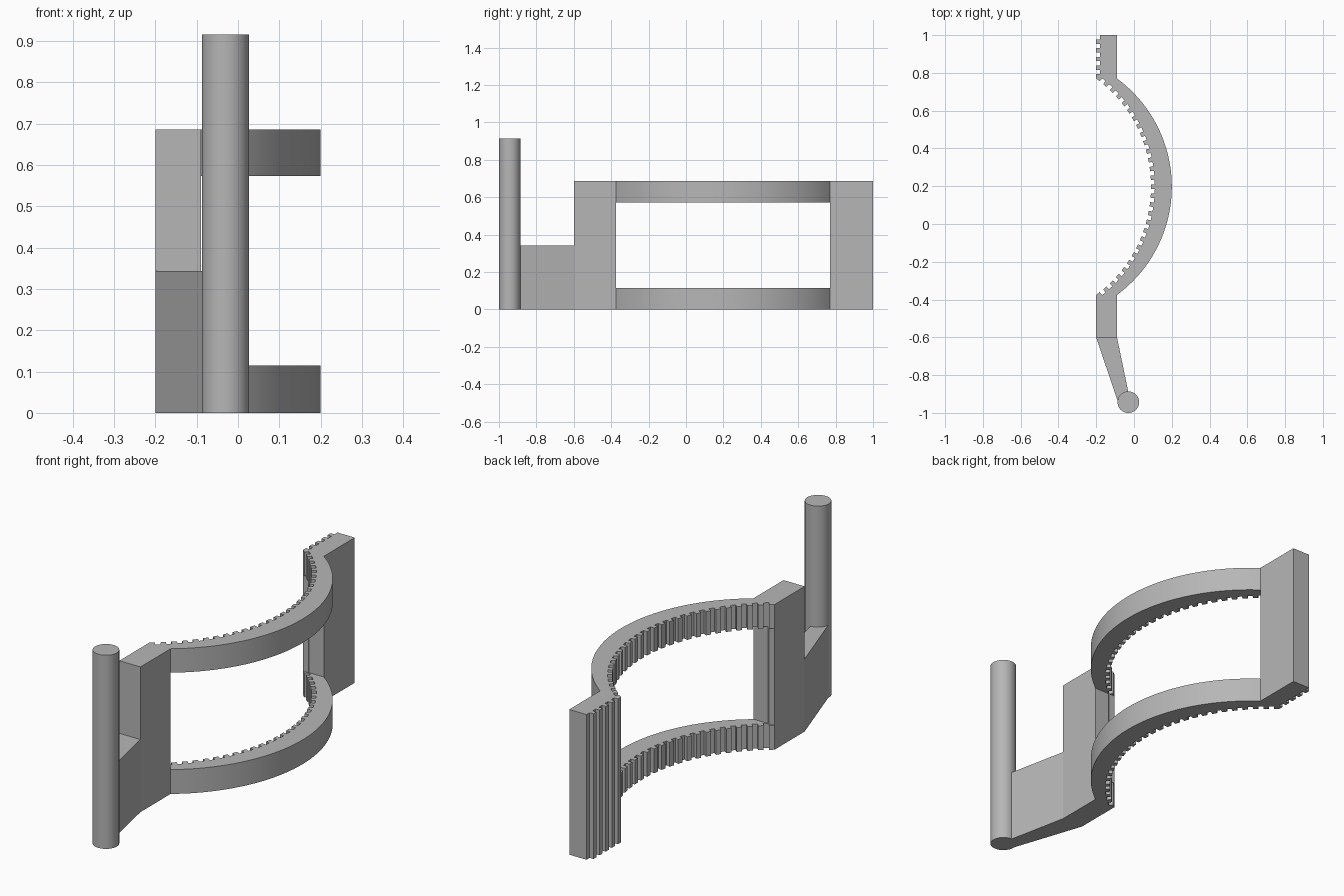
import bpy, bmesh
from math import sin, cos, asin

cube = bpy.data.objects.get("Cube")
if cube:
    bpy.data.objects.remove(cube, do_unlink=True)

GREY = (0.47, 0.47, 0.47, 1)
mat = bpy.data.materials.new("plain grey")
mat.use_nodes = True
mat.diffuse_color = GREY
mat.node_tree.nodes["Principled BSDF"].inputs["Base Color"].default_value = GREY


def prism(name, outline, z0, z1):
    """Extrude a flat outline from z0 to z1."""
    bm = bmesh.new()
    base = bm.faces.new([bm.verts.new((x, y, z0)) for x, y in outline])
    top = bmesh.ops.extrude_face_region(bm, geom=[base])["geom"]
    bmesh.ops.translate(bm, vec=(0, 0, z1 - z0),
                        verts=[v for v in top if isinstance(v, bmesh.types.BMVert)])
    bmesh.ops.recalc_face_normals(bm, faces=bm.faces)
    mesh = bpy.data.meshes.new(name)
    bm.to_mesh(mesh)
    bm.free()
    mesh.materials.append(mat)
    obj = bpy.data.objects.new(name, mesh)
    bpy.context.collection.objects.link(obj)
    return obj


def activate(obj):
    bpy.ops.object.select_all(action="DESELECT")
    obj.select_set(True)
    bpy.context.view_layer.objects.active = obj


# Shared measurements
LEFT, RIGHT = -0.2, -0.09        # straight wall faces
ARC_LOW, ARC_HIGH = -0.375, 0.77
FRONT, BACK = -0.6, 1.0
RADIUS, DEPTH, TEETH = 0.71, 0.02, 29
mid_y = (ARC_LOW + ARC_HIGH) / 2
half = asin((ARC_HIGH - ARC_LOW) / 2 / RADIUS)


def arc(edge_x, radius, t):
    """Point on the bow that meets the wall face at edge_x."""
    return (edge_x + radius * cos(t) - RADIUS * cos(half), mid_y + radius * sin(t))


# Wall outline: smooth outer bow, front block, toothed inner bow, toothed back end
SEGMENTS = 64
outline = [(RIGHT, BACK)]
outline += [arc(RIGHT, RADIUS, half - 2 * half * i / SEGMENTS) for i in range(SEGMENTS + 1)]
outline += [(RIGHT, FRONT), (LEFT, FRONT)]

step = 2 * half / (2 * TEETH - 1)
for i in range(TEETH):
    a = -half + 2 * i * step
    outline += [arc(LEFT, RADIUS, a), arc(LEFT, RADIUS, a + step)]
    if i < TEETH - 1:
        outline += [arc(LEFT, RADIUS + DEPTH, a + step), arc(LEFT, RADIUS + DEPTH, a + 2 * step)]

ridges = 5
pitch = (BACK - ARC_HIGH) / ridges
for i in range(ridges):
    y = ARC_HIGH + i * pitch
    if i:
        outline += [(LEFT + DEPTH, y), (LEFT, y)]
    outline += [(LEFT, y + pitch / 2), (LEFT + DEPTH, y + pitch / 2)]
outline.append((LEFT + DEPTH, BACK))

wall = prism("toothed_wall", outline, 0, 0.686)

# Window that leaves an upper and a lower band
cutter = prism("window_cutter", [(-0.5, ARC_LOW), (0.5, ARC_LOW),
                                 (0.5, ARC_HIGH), (-0.5, ARC_HIGH)], 0.115, 0.573)
cutter.hide_render = True
mod = wall.modifiers.new("window", "BOOLEAN")
mod.operation = "DIFFERENCE"
mod.solver = "EXACT"
mod.object = cutter
activate(wall)
bpy.ops.object.modifier_apply(modifier=mod.name)
bpy.data.objects.remove(cutter, do_unlink=True)
bpy.ops.object.shade_smooth_by_angle(angle=0.4)

# Low tapered arm leading to the post
prism("tapered_arm", [(RIGHT, FRONT), (LEFT, FRONT), (-0.085, -0.943), (-0.03, -0.89)], 0, 0.343)

# Round post
bpy.ops.mesh.primitive_cylinder_add(vertices=64, radius=0.057, depth=0.915,
                                    location=(-0.03, -0.943, 0.4575))
post = bpy.context.object
post.name = "round_post"
post.data.materials.append(mat)
bpy.ops.object.shade_smooth_by_angle(angle=0.5)
